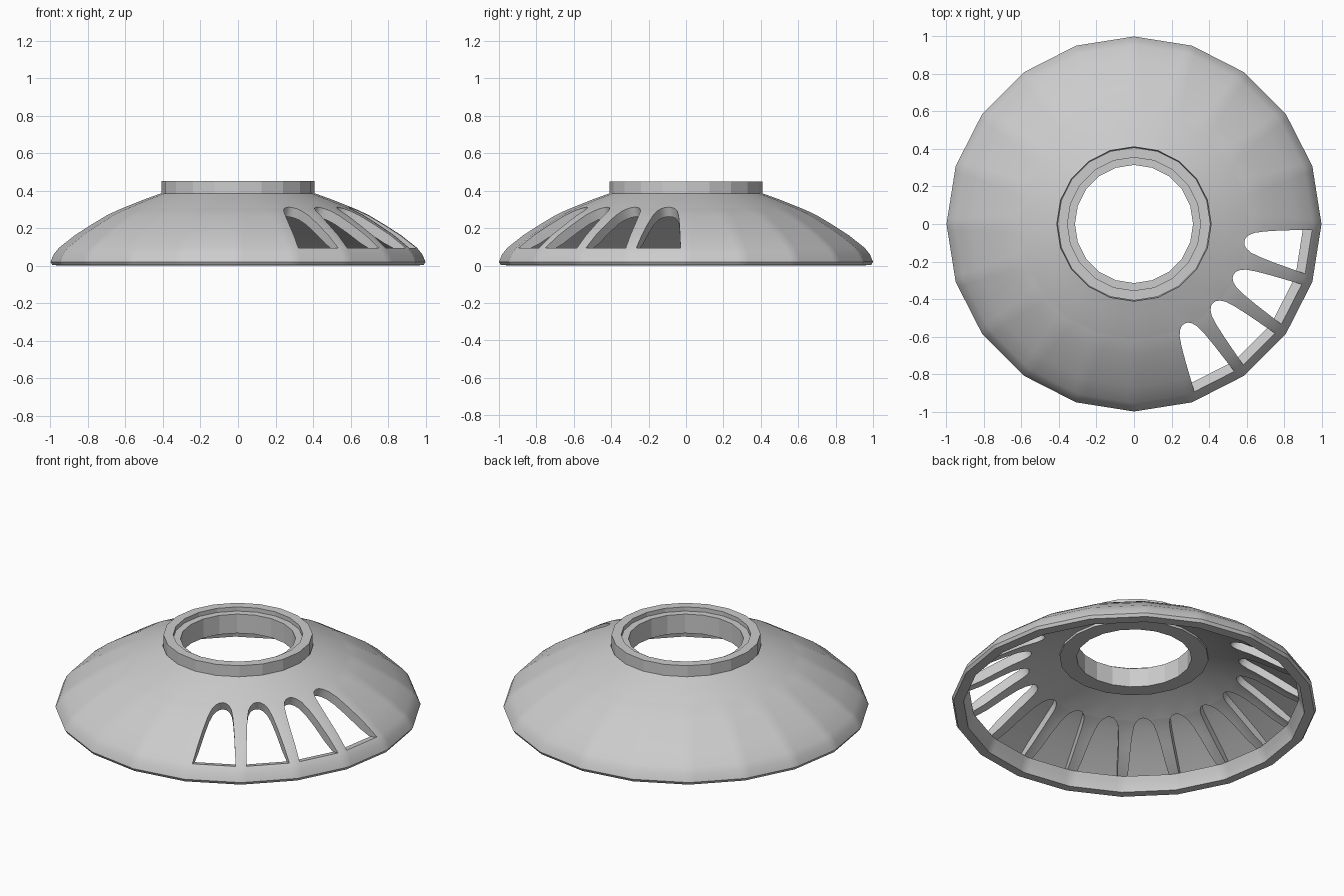
import bpy, bmesh, math
from mathutils import Vector

if "Cube" in bpy.data.objects:
    bpy.data.objects.remove(bpy.data.objects["Cube"])

SIDES = 20
OPEN = {16, 17, 18, 19}      # front-right bays without a cover


def finish(bm, name, angle):
    bmesh.ops.remove_doubles(bm, verts=bm.verts, dist=1e-5)
    bmesh.ops.dissolve_degenerate(bm, dist=1e-5, edges=bm.edges)
    bmesh.ops.recalc_face_normals(bm, faces=bm.faces)
    me = bpy.data.meshes.new(name)
    bm.to_mesh(me)
    bm.free()
    ob = bpy.data.objects.new(name, me)
    bpy.context.collection.objects.link(ob)
    bpy.ops.object.select_all(action='DESELECT')
    ob.select_set(True)
    bpy.context.view_layer.objects.active = ob
    bpy.ops.object.shade_smooth_by_angle(angle=math.radians(angle))
    return ob


# Dome stations: radius, height, window half width (fraction of the bay)
stations = [(.412, .385, 0), (.5, .353, 0), (.603, .312, 0), (.607, .310, .2),
            (.622, .304, .38), (.65, .292, .53), (.70, .268, .63),
            (.78, .220, .71), (.87, .162, .76), (.955, .095, .80),
            (.983, .06, .80), (1.0, .02, .80), (.99, .003, .80)]
FIRST, LAST = 2, 9           # window runs between these stations
outer = [Vector((r, z)) for r, z, w in stations]
inner = []
for i, p in enumerate(outer):
    t = outer[min(i + 1, len(outer) - 1)] - outer[max(i - 1, 0)]
    inner.append(p + Vector((t.y, -t.x)).normalized() * .055)
inner[0] = Vector((.405, .325))
inner[9:] = [Vector(p) for p in ((.905, .083), (.918, .055), (.93, .025), (.935, .0))]


def point(i, bay, u, depth):
    """Point on a flat bay: u runs -1..1 across, depth 0 outside to 1 inside."""
    p = outer[i].lerp(inner[i], depth)
    a, b = (2 * math.pi * k / SIDES for k in (bay, bay + 1))
    va = Vector((p.x * math.cos(a), p.x * math.sin(a), p.y))
    vb = Vector((p.x * math.cos(b), p.x * math.sin(b), p.y))
    return va.lerp(vb, (u + 1) / 2)


# Vented dome: outer skin, ribbed inside, thin covers over closed bays
bm = bmesh.new()


def quad(pts):
    clean = []
    for p in pts:
        if all((p - q).length > 1e-6 for q in clean):
            clean.append(p)
    if len(clean) > 2:
        bm.faces.new([bm.verts.new(p) for p in clean])


def strip(i, bay, u0, u1, depth):
    quad([point(i, bay, u0[0], depth), point(i, bay, u1[0], depth),
          point(i + 1, bay, u1[1], depth), point(i + 1, bay, u0[1], depth)])


for bay in range(SIDES):
    for i in range(len(stations) - 1):
        w = (stations[i][2], stations[i + 1][2])
        n = (-w[0], -w[1])
        in_window = FIRST <= i < LAST
        for depth in (0, 1):
            strip(i, bay, (-1, -1), n, depth)
            strip(i, bay, w, (1, 1), depth)
            if not in_window:
                strip(i, bay, n, w, depth)
        if in_window:
            start = 0
            if bay not in OPEN:
                strip(i, bay, n, w, 0)
                strip(i, bay, n, w, .2)
                start = .2
            for s in (n, w):     # window side walls
                quad([point(i, bay, s[0], start), point(i + 1, bay, s[1], start),
                      point(i + 1, bay, s[1], 1), point(i, bay, s[0], 1)])
    # sill, rim underside and hub edge
    start = 0 if bay in OPEN else .2
    w = stations[LAST][2]
    quad([point(LAST, bay, -w, start), point(LAST, bay, w, start),
          point(LAST, bay, w, 1), point(LAST, bay, -w, 1)])
    for i in (0, len(stations) - 1):
        w = stations[i][2]
        for a, b in ((-1, -w), (-w, w), (w, 1)):
            quad([point(i, bay, a, 0), point(i, bay, b, 0),
                  point(i, bay, b, 1), point(i, bay, a, 1)])
finish(bm, "vented_dome", 35)

# Stepped collar around the central hole
bm = bmesh.new()
profile = [(.408, .31), (.408, .45), (.355, .45), (.355, .425), (.315, .425), (.315, .31)]
rings = [[bm.verts.new((r * math.cos(2 * math.pi * k / SIDES),
                        r * math.sin(2 * math.pi * k / SIDES), z))
          for k in range(SIDES)] for r, z in profile]
for j in range(len(rings)):
    a, b = rings[j], rings[(j + 1) % len(rings)]
    for k in range(SIDES):
        m = (k + 1) % SIDES
        bm.faces.new((a[k], a[m], b[m], b[k]))
finish(bm, "top_collar", 10)
